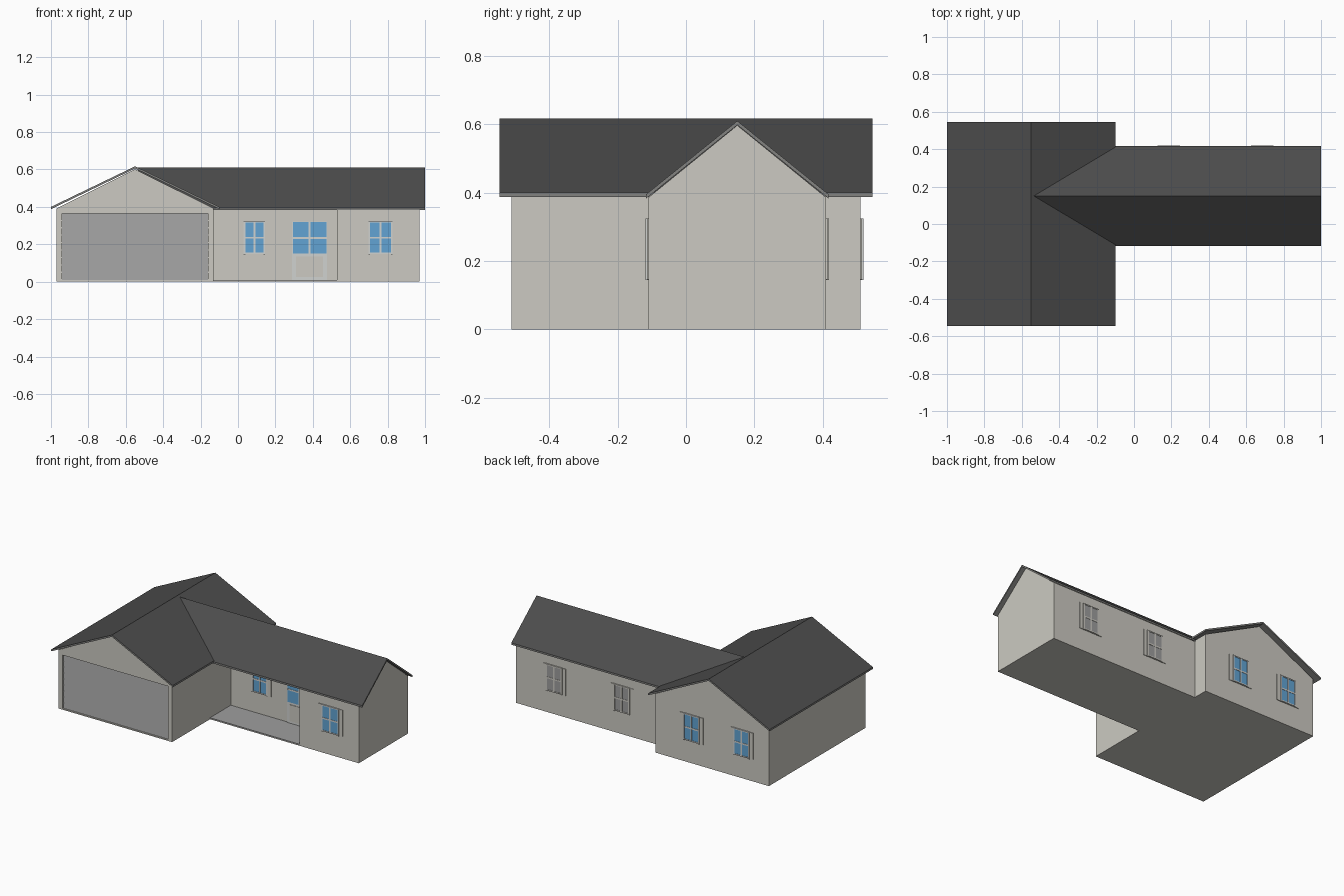
import bpy, bmesh
from mathutils import Vector

if "Cube" in bpy.data.objects:
    bpy.data.objects.remove(bpy.data.objects["Cube"])


def material(name, r, g, b):
    m = bpy.data.materials.new(name)
    lin = [(c / 255 / 12.92 if c < 11 else ((c / 255 + 0.055) / 1.055) ** 2.4) for c in (r, g, b)]
    m.diffuse_color = (*lin, 1)
    m.use_nodes = True
    m.node_tree.nodes["Principled BSDF"].inputs["Base Color"].default_value = m.diffuse_color
    return m


WALL = material("warm grey wall", 204, 202, 194)
ROOF = material("charcoal roof", 76, 76, 76)
SOFFIT = material("roof edge grey", 130, 130, 128)
GREY = material("mid grey", 158, 158, 158)
GLASS = material("blue glass", 98, 164, 212)
TRIM = material("pale trim", 208, 210, 208)


def prism(name, profile, axis, a, b, mats):
    """Extrude a closed 2D profile along x (profile = y,z) or y (profile = x,z)."""
    bm = bmesh.new()
    place = (lambda p: (a, p[0], p[1])) if axis == "x" else (lambda p: (p[0], a, p[1]))
    face = bm.faces.new([bm.verts.new(place(p)) for p in profile])
    ext = bmesh.ops.extrude_face_region(bm, geom=[face])
    shift = Vector((b - a, 0, 0)) if axis == "x" else Vector((0, b - a, 0))
    bmesh.ops.translate(bm, vec=shift, verts=[v for v in ext["geom"] if isinstance(v, bmesh.types.BMVert)])
    bmesh.ops.recalc_face_normals(bm, faces=bm.faces)
    if len(mats) > 1:  # second material on edges and undersides
        for f in bm.faces:
            f.normal_update()
            f.material_index = 0 if f.normal.z > 0.3 else 1
    me = bpy.data.meshes.new(name)
    bm.to_mesh(me)
    bm.free()
    ob = bpy.data.objects.new(name, me)
    for m in mats:
        me.materials.append(m)
    bpy.context.collection.objects.link(ob)
    return ob


def box(name, x0, x1, y0, y1, z0, z1, mat):
    return prism(name, [(x0, z0), (x1, z0), (x1, z1), (x0, z1)], "y", y0, y1, [mat])


def house(c, half, eave, peak):
    return [(c - half, 0), (c + half, 0), (c + half, eave), (c, peak), (c - half, eave)]


def gable(c, half, eave, peak, t=0.012):
    return [(c - half, eave), (c, peak), (c + half, eave),
            (c + half, eave - t), (c, peak - t), (c - half, eave - t)]


def cut(target, cutter):
    mod = target.modifiers.new("cut", "BOOLEAN")
    mod.operation = "DIFFERENCE"
    mod.solver = "EXACT"
    mod.object = cutter
    cutter.hide_render = True
    cutter.hide_set(True)


# Wall bodies
garage = prism("garage_walls", house(-0.55, 0.42, 0.392, 0.601), "y", -0.51, 0.51, [WALL])
wing = prism("wing_walls", house(0.15, 0.26, 0.386, 0.597), "x", -0.14, 0.97, [WALL])
cut(garage, box("garage_opening_cutter", -0.94, -0.16, -0.6, -0.49, 0.008, 0.365, WALL))
cut(wing, box("porch_cutter", -0.3, 0.53, -0.3, 0.11, 0.006, 0.384, WALL))
box("porch_floor", -0.13, 0.53, -0.11, 0.11, 0.004, 0.01, GREY)

# Roofs
prism("garage_roof", gable(-0.55, 0.45, 0.4, 0.617), "y", -0.546, 0.546, [ROOF, SOFFIT])
prism("wing_roof", gable(0.15, 0.267, 0.395, 0.61), "x", -0.535, 1.0, [ROOF, SOFFIT])

# Slatted garage door with a sawtooth section
n, z0, z1 = 9, 0.008, 0.365
h = (z1 - z0) / n
saw = [(-0.488, z0)]
for i in range(n):
    saw += [(-0.503, z0 + i * h), (-0.496, z0 + (i + 1) * h)]
saw.append((-0.488, z1))
prism("garage_door", saw, "x", -0.94, -0.16, [GREY])


def window(name, xc, w, y, side, glass, za=0.15, zb=0.32):
    """Thin surround, pane and glazing bars on a wall at y, facing side (-1 front, 1 back)."""
    def plate(part, x0, x1, c, d, t, mat):
        box(name + part, x0, x1, min(y, y + side * t), max(y, y + side * t), c, d, mat)
    a, b, zm, s = xc - w / 2, xc + w / 2, (za + zb) / 2, 0.005
    plate("_surround", a - 0.03, b + 0.03, za - 0.004, zb + 0.004, 0.004, WALL)
    plate("_pane", a, b, za, zb, 0.006, glass)
    bar = TRIM if glass == GLASS else WALL
    plate("_upright", xc - s, xc + s, za, zb, 0.008, bar)
    plate("_crossbar", a, b, zm - s, zm + s, 0.008, bar)
    for k, (p, q) in enumerate([(a - s, a + s), (b - s, b + s)]):
        plate(f"_jamb_{k}", p, q, za - s, zb + s, 0.0085, bar)
    for k, zc in enumerate([za, zb]):
        plate(f"_rail_{k}", a, b, zc - s / 2, zc + s, 0.0085, bar)


# Windows
window("porch_window", 0.088, 0.105, 0.11, -1, GLASS)
window("front_window", 0.762, 0.12, -0.11, -1, GLASS)
for i, x in enumerate([-0.40, -0.77]):
    window(f"garage_back_window_{i}", x, 0.11, 0.51, 1, GLASS)
for i, x in enumerate([0.185, 0.685]):
    window(f"wing_back_window_{i}", x, 0.11, 0.41, 1, GREY)

# Front door with glazed top and plain lower panel
box("front_door", 0.29, 0.475, 0.104, 0.11, 0.01, 0.322, TRIM)
box("door_glass", 0.293, 0.472, 0.102, 0.105, 0.15, 0.319, GLASS)
box("door_upright", 0.377, 0.387, 0.1, 0.105, 0.15, 0.319, TRIM)
box("door_crossbar", 0.293, 0.472, 0.1, 0.105, 0.229, 0.239, TRIM)
box("door_panel", 0.31, 0.455, 0.101, 0.105, 0.025, 0.135, WALL)
